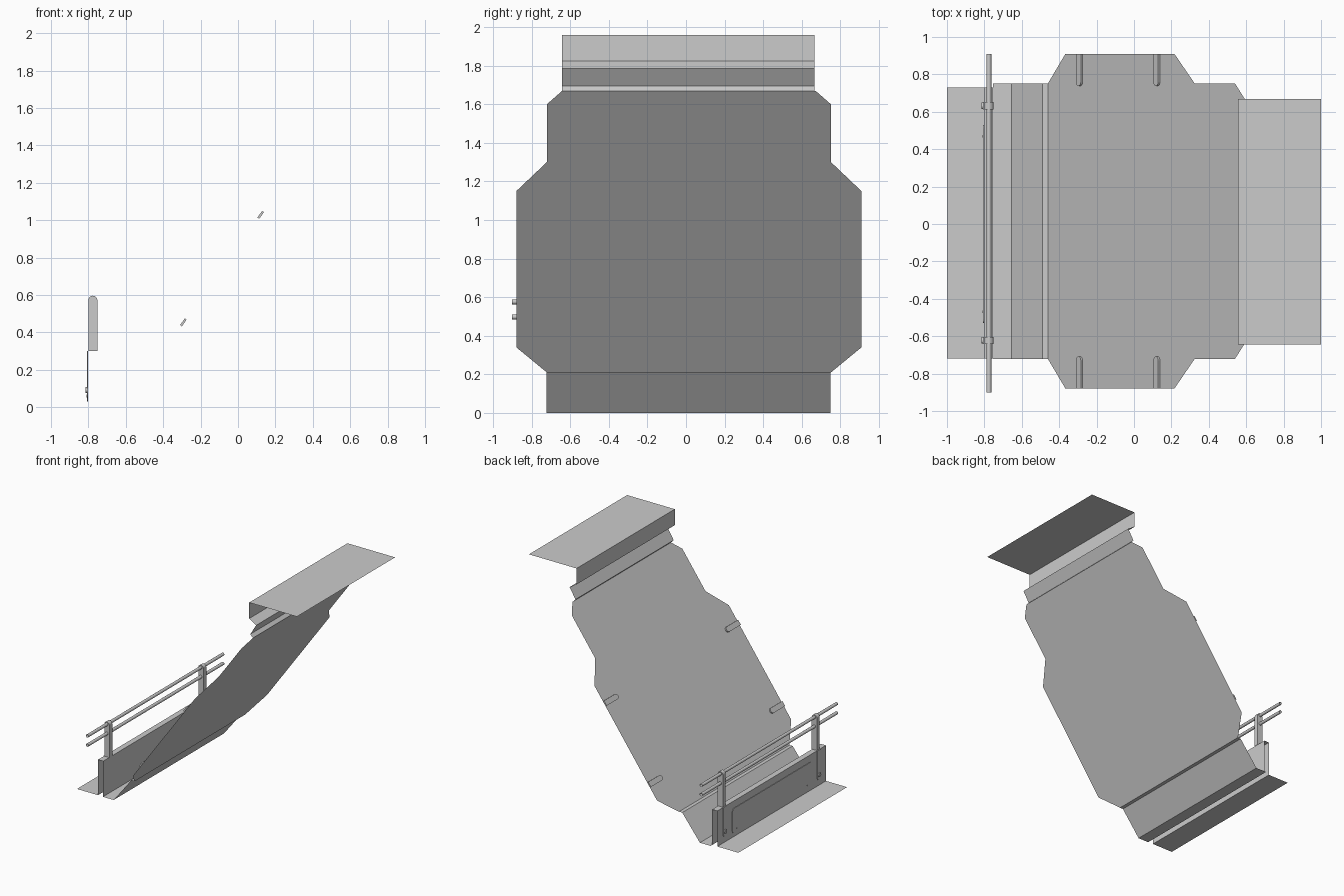
import bpy, bmesh, math
from mathutils import Vector

if "Cube" in bpy.data.objects:
    bpy.data.objects.remove(bpy.data.objects["Cube"])


def make_object(name, bm):
    mesh = bpy.data.meshes.new(name)
    bm.to_mesh(mesh)
    bm.free()
    ob = bpy.data.objects.new(name, mesh)
    bpy.context.collection.objects.link(ob)
    return ob


def sheet(name, profile, y0, y1):
    """Thin sheet: an open x-z profile swept along y."""
    bm = bmesh.new()
    rows = [[bm.verts.new((x, y, z)) for y in (y0, y1)] for x, z in profile]
    for a, b in zip(rows, rows[1:]):
        bm.faces.new((a[0], b[0], b[1], a[1]))
    return make_object(name, bm)


def solid(name, outline, depth):
    """Closed prism from a 3D outline pushed along a depth vector."""
    bm = bmesh.new()
    face = bm.faces.new([bm.verts.new(p) for p in outline])
    ext = bmesh.ops.extrude_face_region(bm, geom=[face])
    moved = [g for g in ext["geom"] if isinstance(g, bmesh.types.BMVert)]
    bmesh.ops.translate(bm, verts=moved, vec=depth)
    bmesh.ops.recalc_face_normals(bm, faces=bm.faces)
    return make_object(name, bm)


def arc(cu, cv, r, a0, a1, n=8):
    return [(cu + r * math.cos(math.radians(a0 + (a1 - a0) * i / n)),
             cv + r * math.sin(math.radians(a0 + (a1 - a0) * i / n))) for i in range(n + 1)]


MID = 0.015                      # sheets sit slightly off centre in y
LOW, HIGH = Vector((-0.46, 0, 0.21)), Vector((0.59, 0, 1.67))
UP = (HIGH - LOW).normalized()   # direction up the slope
NORMAL = Vector((-UP.z, 0, UP.x))


def on_slope(z):
    return LOW + (HIGH - LOW) * ((z - LOW.z) / (HIGH.z - LOW.z))


# Ground sheet, low hollow wall
sheet("ground_and_wall", [(-1, 0), (-0.803, 0), (-0.803, 0.3), (-0.755, 0.3), (-0.755, 0)],
      -0.72, 0.73)
# Gutter, lower slope and small ledge
sheet("lower_slope", [(-0.755, 0), (-0.655, 0), (-0.49, 0.21), (-0.46, 0.21)], -0.723, 0.75)

# Main sloped panel with stepped sides
half = [(0.21, 0.737), (0.34, 0.895), (1.15, 0.895), (1.30, 0.737), (1.60, 0.737), (1.67, 0.657)]
bm = bmesh.new()
rows = []
for z, w in half:
    p = on_slope(z)
    rows.append([bm.verts.new((p.x, MID + s * w, z)) for s in (-1, 1)])
for a, b in zip(rows, rows[1:]):
    bm.faces.new((a[0], b[0], b[1], a[1]))
bmesh.ops.dissolve_limit(bm, angle_limit=0.01, verts=bm.verts, edges=bm.edges)
make_object("main_slope", bm)

# Folded top edge and flat roof
sheet("top_fold_and_roof", [(0.59, 1.67), (0.565, 1.695), (0.62, 1.785), (0.555, 1.825),
                            (0.555, 1.96), (1, 1.96)], -0.643, 0.667)

# Round-ended tabs on both sides of the slope
for z in (0.45, 1.025):
    for side in (-1, 1):
        c = on_slope(z)
        outer, r = 0.895, 0.022
        pts = [(outer, -r), (outer, r)] + arc(0.745, 0, r, 90, 270)
        outline = [c + UP * v + Vector((0, MID + side * u, 0)) for u, v in pts]
        solid("slope_tab", outline, NORMAL * 0.012)

# Access panel on the outer wall face
pw, z0, z1, r = 0.53, 0.03, 0.24, 0.02
pts = (arc(pw - r, z1 - r, r, 0, 90, 4) + arc(-pw + r, z1 - r, r, 90, 180, 4)
       + arc(-pw + r, z0 + r, r, 180, 270, 4) + arc(pw - r, z0 + r, r, 270, 360, 4))
solid("wall_panel", [(-0.803, y, z) for y, z in pts], Vector((-0.004, 0, 0)))
for y in (-0.47, 0.47):
    solid("panel_screw", [(-0.807, y + u, v) for u, v in arc(0, 0.06, 0.007, 0, 315, 7)],
          Vector((-0.002, 0, 0)))

# Railing posts, their straps down the wall, and bolts
for y in (-0.622, 0.632):
    post = [(-0.8, 0.3), (-0.752, 0.3)] + arc(-0.776, 0.572, 0.024, 0, 180, 10)
    solid("rail_post", [(x, y - 0.019, z) for x, z in post], Vector((0, 0.038, 0)))
    strap = [(0.019, 0.3), (-0.019, 0.3)] + arc(0, 0.065, 0.019, 180, 360)
    solid("post_strap", [(-0.803, y + u, v) for u, v in strap], Vector((-0.005, 0, 0)))
    bolt = arc(0, 0.092, 0.017, 0, 330, 11)
    solid("strap_bolt", [(-0.803, y + u, v) for u, v in bolt], Vector((-0.013, 0, 0)))

# Two open tube rails
for z in (0.576, 0.498):
    bpy.ops.mesh.primitive_cylinder_add(vertices=16, radius=0.013, depth=1.81, end_fill_type='NOTHING',
                                        location=(-0.776, 0.003, z), rotation=(math.pi / 2, 0, 0))
    bpy.context.object.name = "rail"
    bpy.ops.object.shade_smooth_by_angle()
